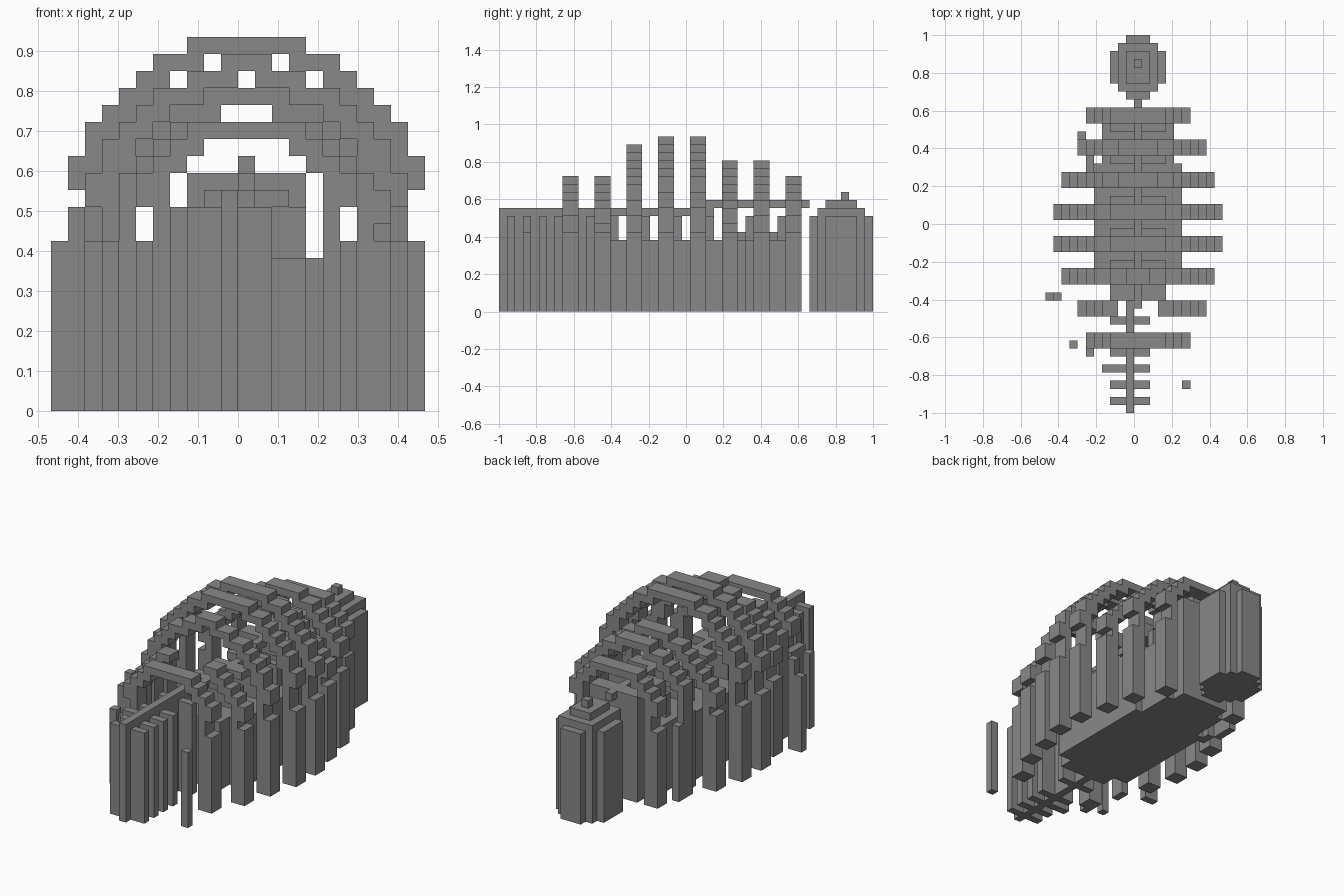
import bpy
import bmesh
from mathutils import Matrix

U = 2 / 47          # edge length of one block
MID = 23.5          # block row that lies on y = 0

old = bpy.data.objects.get("Cube")
if old:
    bpy.data.objects.remove(old, do_unlink=True)

# One plain grey for everything
stone = bpy.data.materials.new("stone_grey")
stone.use_nodes = True
grey = (0.25, 0.25, 0.25, 1)
stone.diffuse_color = grey
stone.node_tree.nodes["Principled BSDF"].inputs["Base Color"].default_value = grey


def build(name, boxes):
    """Make one object from block-unit boxes (x0, x1, row0, row1, z0, z1)."""
    bm = bmesh.new()
    for x0, x1, y0, y1, z0, z1 in boxes:
        if x1 <= x0 or z1 <= z0:
            continue
        centre = ((x0 + x1) / 2 * U, ((y0 + y1) / 2 - MID) * U, (z0 + z1) / 2 * U)
        size = ((x1 - x0) * U, (y1 - y0) * U, (z1 - z0) * U, 1)
        bmesh.ops.create_cube(bm, size=1, matrix=Matrix.Translation(centre) @ Matrix.Diagonal(size))
    mesh = bpy.data.meshes.new(name)
    bm.to_mesh(mesh)
    bm.free()
    mesh.materials.append(stone)
    obj = bpy.data.objects.new(name, mesh)
    bpy.context.collection.objects.link(obj)


def rib(name, row, top, outers, gap=0, left=-99):
    """Stepped arch: outers are half widths per layer, from the top down."""
    wide = outers[-1]
    boxes = []
    above = None
    z = top
    for outer in outers:
        inner = gap if above is None else min(above - 1, outer - 2)
        z -= 1
        for x0, x1 in ((0.5 + inner, 0.5 + outer), (0.5 - outer, 0.5 - inner)):
            boxes.append((max(x0, left), x1, row, row + 2, z, z + 1))
        above = outer
    # pinched leg, then a wider foot down to the ground
    for outer, inner, low, high in ((wide - 1, wide - 2, 10, z), (wide, wide - 2, 0, 10)):
        for x0, x1 in ((0.5 + inner, 0.5 + outer), (0.5 - outer, 0.5 - inner)):
            boxes.append((max(x0, left), x1, row, row + 2, low, high))
    build(name, boxes)


# Ribs, tail end to head end
small = [3.5, 4.5, 5.5, 6.5, 6.5]
middle = [2.5, 4.5, 5.5, 6.5, 7.5, 8.5, 8.5]
broad = [2.5, 4.5, 5.5, 6.5, 7.5, 8.5, 9.5, 9.5]
high = [1.5, 3.5, 5.5, 6.5, 7.5, 8.5, 8.5, 9.5, 9.5]
large = [3.5, 5.5, 6.5, 7.5, 8.5, 9.5, 9.5, 10.5, 10.5]
rib("rib_1", 8, 17, small)
rib("rib_2", 12, 17, [4.5, 5.5, 6.5, 7.5, 8.5, 8.5], gap=2.5, left=-7)
rib("rib_3", 16, 21, high)
rib("rib_4", 20, 22, large)
rib("rib_5", 24, 22, large)
rib("rib_6", 28, 19, broad)
rib("rib_7", 32, 19, middle, left=-7)
rib("rib_8", 36, 17, small)

# Solid body under the ribs
build("body_base", [(-3, 4, 14, 16, 0, 9), (-5, 6, 16, 31, 0, 9),
                    (-4, 5, 31, 36, 0, 9), (-3, 4, 36, 38, 0, 12)])
build("body_ridges", [(-3, 4, r, r + 1, 9, 12) for r in (18, 22, 26, 31, 35)])

# Backbone, rising towards the neck
build("backbone", [(0, 1, 13, 27, 12, 13), (0, 1, 26, 39, 13, 14)])
build("vertebrae", [(-2, 3, r, r + 2, 12, 13) for r in (16, 20, 24)]
      + [(-3, 4, r, r + 2, 12, 14) for r in (28, 32, 36)])

# Tail with side spikes
tail = [(-1, 0, 0, 14, 0, 13)]
for r, x0 in ((1, -3), (3, -3), (5, -4), (7, -3), (11, -3)):
    tail += [(x0, -1, r, r + 1, 0, 12), (0, 2, r, r + 1, 0, 12)]
build("tail", tail)

# Rounded head, stepped at both ends
build("head", [(-1, 2, 39, 47, 0, 12), (-2, 3, 40, 46, 0, 13), (-3, 4, 41, 45, 0, 12),
               (-1, 2, 41, 45, 13, 14), (0, 1, 43, 44, 14, 15)])

# Loose broken posts beside the skeleton
build("broken_posts", [(6, 7, 3, 4, 0, 10), (-11, -10, 14, 15, 0, 10), (-10, -9, 14, 15, 0, 12),
                       (-8, -7, 8, 9, 0, 10), (-6, -5, 7, 8, 0, 10), (-7, -6, 34, 35, 0, 10),
                       (-6, -5, 30, 32, 0, 10)])
